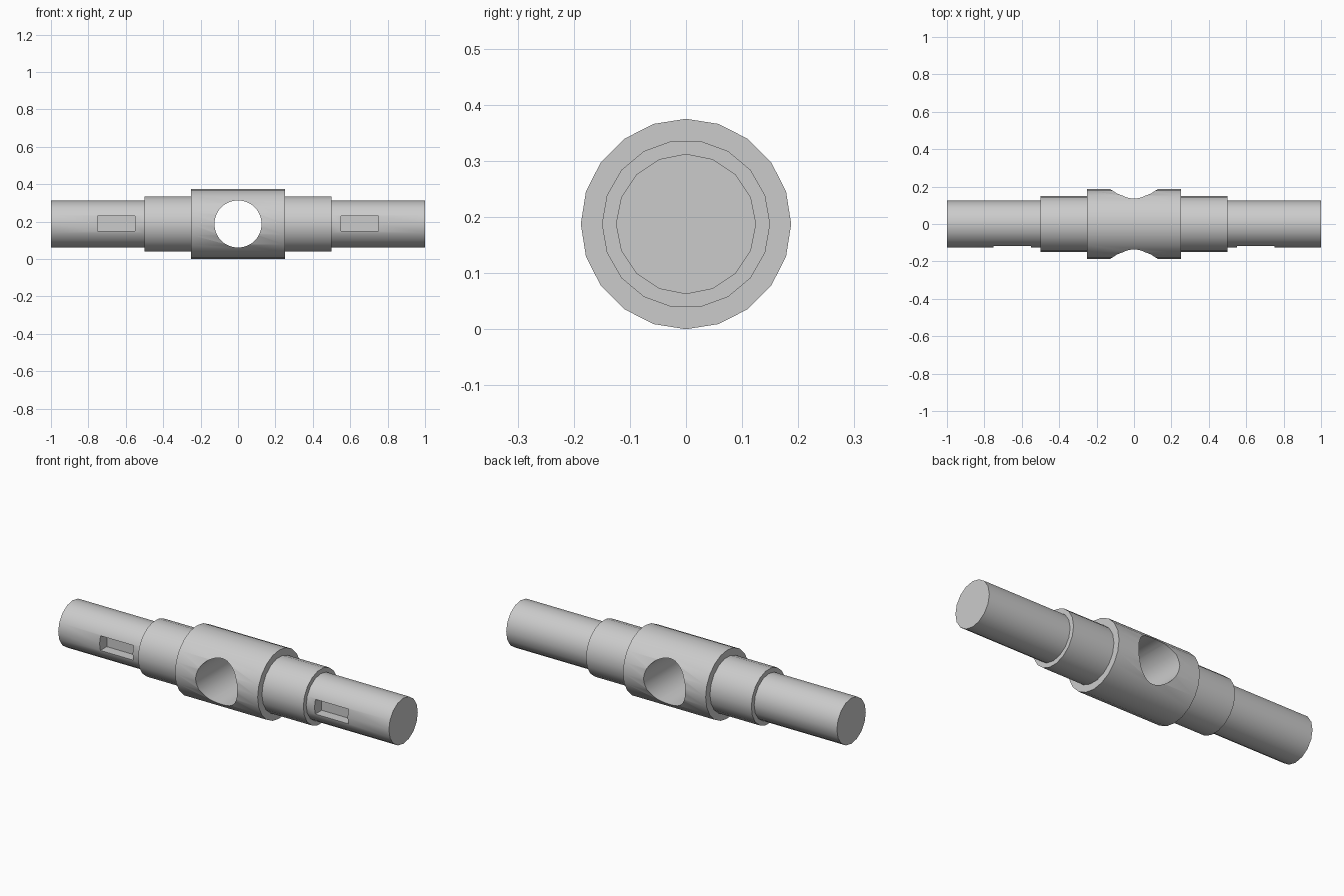
import bpy
import math

cube = bpy.data.objects.get("Cube")
if cube:
    bpy.data.objects.remove(cube, do_unlink=True)

AXIS_Z = 0.1875

# Material
steel = bpy.data.materials.new("plain grey")
steel.use_nodes = True
GREY = (0.6, 0.6, 0.6, 1)
steel.diffuse_color = GREY
steel.node_tree.nodes["Principled BSDF"].inputs["Base Color"].default_value = GREY


def cylinder(name, radius, length, sides, rotation):
    bpy.ops.mesh.primitive_cylinder_add(vertices=sides, radius=radius, depth=length,
                                        location=(0, 0, AXIS_Z), rotation=rotation)
    obj = bpy.context.object
    obj.name = name
    obj.data.materials.append(steel)
    return obj


def box(name, centre, size):
    bpy.ops.mesh.primitive_cube_add(size=1, location=centre)
    obj = bpy.context.object
    obj.name = name
    obj.scale = size
    obj.data.materials.append(steel)
    return obj


def combine(target, tool, operation):
    bpy.context.view_layer.update()
    mod = target.modifiers.new(tool.name, 'BOOLEAN')
    mod.operation = operation
    mod.solver = 'EXACT'
    mod.object = tool
    bpy.ops.object.select_all(action='DESELECT')
    target.select_set(True)
    bpy.context.view_layer.objects.active = target
    bpy.ops.object.modifier_apply(modifier=mod.name)
    bpy.data.objects.remove(tool, do_unlink=True)


along_x = (0, math.pi / 2, 0)
along_y = (math.pi / 2, 0, 0)

# Stepped round shaft: journals, shoulders and central collar
shaft = cylinder("stepped_shaft", 0.125, 2.0, 16, along_x)
combine(shaft, cylinder("shoulders", 0.15, 1.0, 18, along_x), 'UNION')
combine(shaft, cylinder("collar", 0.1875, 0.5, 20, along_x), 'UNION')

# Cross hole through the collar
combine(shaft, cylinder("cross_hole", 0.126, 1.0, 48, along_y), 'DIFFERENCE')

# Keyway pocket in the front of each journal
for side in (-1, 1):
    pocket = box("keyway", (side * 0.65, -0.1625, AXIS_Z + 0.002), (0.2, 0.2, 0.08))
    combine(shaft, pocket, 'DIFFERENCE')

bpy.ops.object.select_all(action='DESELECT')
shaft.select_set(True)
bpy.context.view_layer.objects.active = shaft
bpy.ops.object.shade_smooth_by_angle(angle=math.radians(30))
